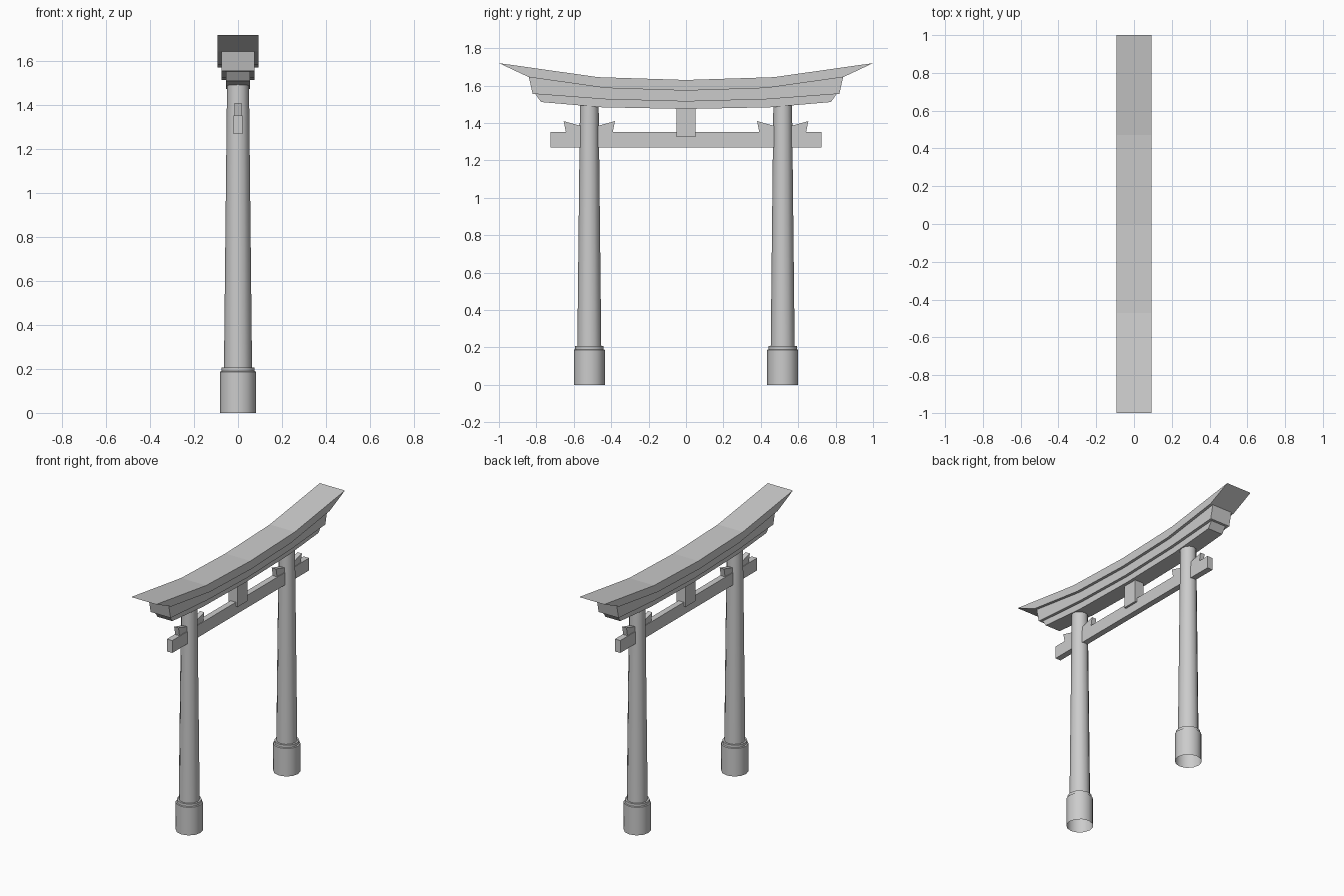
import bpy, bmesh, math

if "Cube" in bpy.data.objects:
    bpy.data.objects.remove(bpy.data.objects["Cube"])


def make_object(name, bm):
    bmesh.ops.recalc_face_normals(bm, faces=bm.faces[:])
    me = bpy.data.meshes.new(name)
    bm.to_mesh(me)
    bm.free()
    ob = bpy.data.objects.new(name, me)
    bpy.context.collection.objects.link(ob)
    return ob


def mirrored(half):
    """Centre-to-end (y, z) points -> full symmetric row."""
    return [(-y, z) for y, z in half[:0:-1]] + half


def slab(name, top, bottom, hx):
    """Beam along y between a top and a bottom line, hx thick each side."""
    bm = bmesh.new()
    rings = []
    for (yt, zt), (yb, zb) in zip(top, bottom):
        rings.append([bm.verts.new(c) for c in
                      ((-hx, yt, zt), (hx, yt, zt), (hx, yb, zb), (-hx, yb, zb))])
    for a, b in zip(rings, rings[1:]):
        for i in range(4):
            j = (i + 1) % 4
            bm.faces.new((a[i], a[j], b[j], b[i]))
    bm.faces.new(rings[0])
    bm.faces.new(rings[-1][::-1])
    return make_object(name, bm)


def lathe(name, profile, y, sides=12):
    """Upright turned part, open underneath."""
    bm = bmesh.new()
    rings = [[bm.verts.new((r * math.cos(2 * math.pi * k / sides),
                            y + r * math.sin(2 * math.pi * k / sides), z))
              for k in range(sides)] for r, z in profile]
    for a, b in zip(rings, rings[1:]):
        for k in range(sides):
            j = (k + 1) % sides
            bm.faces.new((a[k], a[j], b[j], b[k]))
    ob = make_object(name, bm)
    bpy.ops.object.select_all(action='DESELECT')
    ob.select_set(True)
    bpy.context.view_layer.objects.active = ob
    bpy.ops.object.shade_smooth_by_angle(angle=math.radians(40))
    return ob


# Curved roof and the two stepped lintels below it
roof_top = mirrored([(0, 1.63), (0.47, 1.645), (1.0, 1.72)])
roof_low = mirrored([(0, 1.573), (0.43, 1.587), (0.84, 1.645)])
mid_low = mirrored([(0, 1.515), (0.43, 1.527), (0.82, 1.556)])
low_top = mirrored([(0, 1.515), (0.43, 1.527), (0.805, 1.555)])
low_low = mirrored([(0, 1.475), (0.45, 1.484), (0.775, 1.512)])
slab("roof", roof_top, roof_low, 0.093)
slab("upper_lintel", roof_low, mid_low, 0.074)
slab("lower_lintel", low_top, low_low, 0.055)

# Straight tie beam and central strut
slab("tie_beam", [(-0.725, 1.353), (0.725, 1.353)],
     [(-0.725, 1.27), (0.725, 1.27)], 0.02)
slab("centre_strut", [(-0.052, 1.495), (0.052, 1.495)],
     [(-0.052, 1.325), (0.052, 1.325)], 0.034)

# Pillars with footings, and wedges either side of each pillar
for side, s in (("left", -1), ("right", 1)):
    y = 0.517 * s
    lathe(side + "_pillar", [(0.064, 0.2), (0.050, 1.5)], y)
    lathe(side + "_footing", [(0.083, 0), (0.083, 0.187), (0.076, 0.19),
                              (0.076, 0.207), (0.060, 0.207)], y)
    for place, d in (("outer", 1), ("inner", -1)):
        slab(f"{side}_{place}_wedge",
             [(y + d * s * 0.04, 1.383), (y + d * s * 0.137, 1.41)],
             [(y + d * s * 0.04, 1.35), (y + d * s * 0.125, 1.35)], 0.016)
